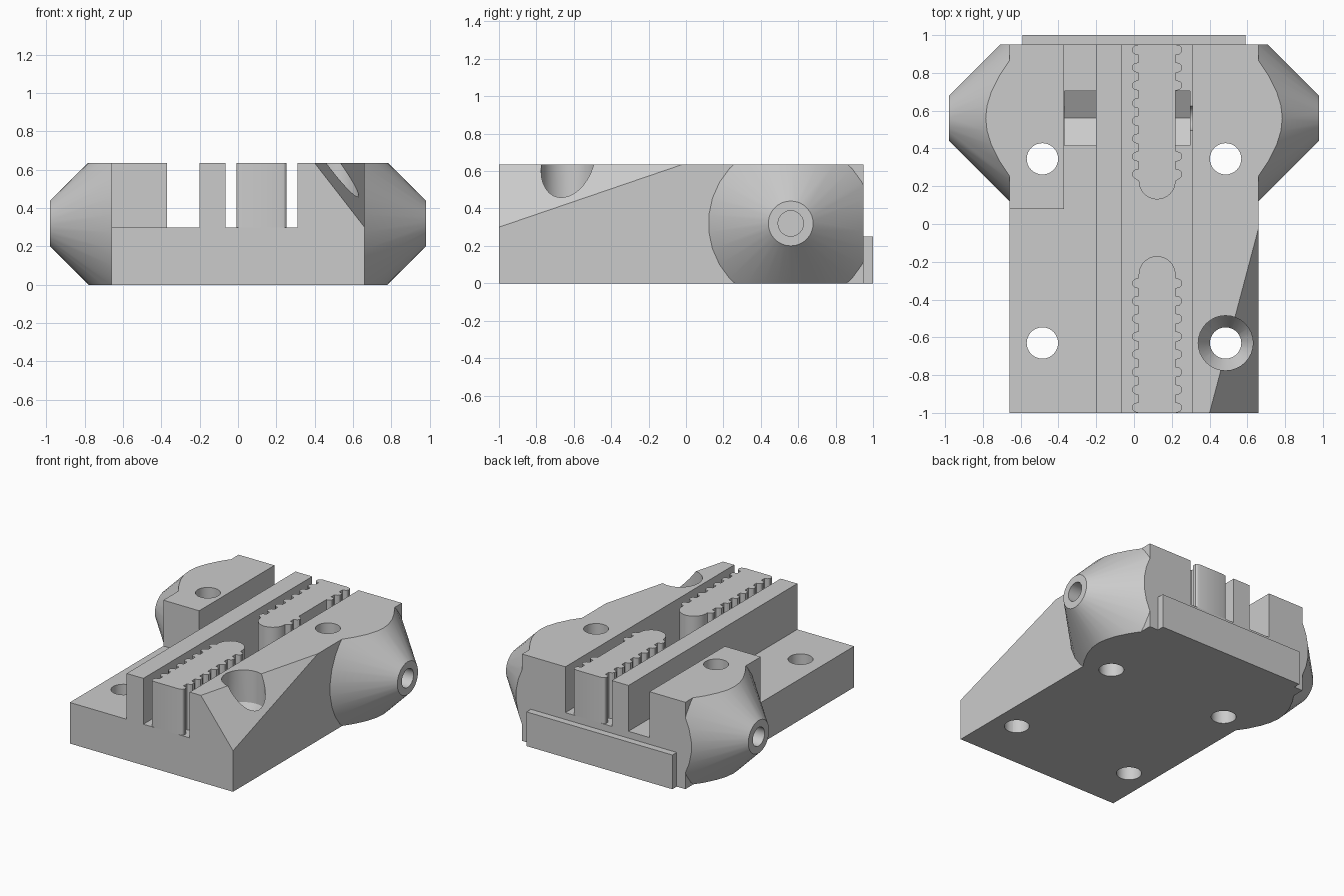
import bpy
import bmesh
from math import pi, sin, cos, radians
from mathutils import Matrix, Vector

default = bpy.data.objects.get("Cube")
if default:
    bpy.data.objects.remove(default, do_unlink=True)

grey = bpy.data.materials.new("plain grey")
grey.use_nodes = True
grey.diffuse_color = (0.6, 0.6, 0.6, 1)
grey.node_tree.nodes["Principled BSDF"].inputs["Base Color"].default_value = (0.6, 0.6, 0.6, 1)

TOP, FLOOR, BACK, SIDE = 0.635, 0.30, 0.95, 0.66
AXIS_Y, AXIS_Z = 0.56, 0.32


def finish(name, bm):
    bmesh.ops.recalc_face_normals(bm, faces=bm.faces)
    mesh = bpy.data.meshes.new(name)
    bm.to_mesh(mesh)
    bm.free()
    mesh.materials.append(grey)
    ob = bpy.data.objects.new(name, mesh)
    bpy.context.scene.collection.objects.link(ob)
    return ob


def prism(name, points, axis, lo, hi):
    """Extrude a 2D outline along x, y or z."""
    place = {"x": lambda p, t: (t, p[0], p[1]),
             "y": lambda p, t: (p[0], t, p[1]),
             "z": lambda p, t: (p[0], p[1], t)}[axis]
    bm = bmesh.new()
    a = [bm.verts.new(place(p, lo)) for p in points]
    b = [bm.verts.new(place(p, hi)) for p in points]
    bm.faces.new(a)
    bm.faces.new(b[::-1])
    for i in range(len(a)):
        j = (i + 1) % len(a)
        bm.faces.new((a[i], a[j], b[j], b[i]))
    return finish(name, bm)


def box(name, x0, x1, y0, y1, z0, z1):
    return prism(name, [(x0, y0), (x1, y0), (x1, y1), (x0, y1)], "z", z0, z1)


def cone(name, r1, r2, start, end, segments):
    """Round frustum between two points."""
    start, end = Vector(start), Vector(end)
    d = end - start
    bm = bmesh.new()
    turn = d.to_track_quat("Z", "Y").to_matrix().to_4x4()
    bmesh.ops.create_cone(bm, cap_ends=True, segments=segments, radius1=r1, radius2=r2,
                          depth=d.length, matrix=Matrix.Translation((start + end) / 2) @ turn)
    return finish(name, bm)


def combine(ob, tools, operation="DIFFERENCE"):
    for tool in tools:
        mod = ob.modifiers.new(tool.name, "BOOLEAN")
        mod.object, mod.operation, mod.solver = tool, operation, "EXACT"
    bpy.context.view_layer.update()
    result = bpy.data.meshes.new_from_object(ob.evaluated_get(bpy.context.evaluated_depsgraph_get()))
    ob.modifiers.clear()
    ob.data = result


# Main body: one front profile run from front to back
body = prism("body", [(-SIDE, 0), (SIDE, 0), (SIDE, TOP), (0.31, TOP), (0.31, FLOOR),
                      (-0.065, FLOOR), (-0.065, TOP), (-0.2, TOP), (-0.2, FLOOR),
                      (-0.37, FLOOR), (-0.37, TOP), (-SIDE, TOP)], "y", -1, BACK)

# Low shelf at the front of one side
shelf_cut = box("shelf_cut", -0.8, -0.37, -1.2, 0.08, FLOOR, 0.8)

# Sloping corner, an enlarged tetrahedron
slope = [Vector((0.4, -1, TOP)), Vector((SIDE, -1, FLOOR)), Vector((SIDE, -0.02, TOP))]
middle = sum(slope, Vector()) / 3
bm = bmesh.new()
for p in slope + [Vector((SIDE, -1, TOP))]:
    bm.verts.new(middle + (p - middle) * 1.8)
bmesh.ops.convex_hull(bm, input=bm.verts)
corner_cut = finish("corner_cut", bm)

# Screw holes, with a countersink in the sloping corner
cutters = [shelf_cut, corner_cut]
for x in (-0.485, 0.485):
    for y in (0.345, -0.63):
        cutters.append(cone("screw_cut", 0.083, 0.083, (x, y, -0.2), (x, y, 1), 32))
cutters.append(cone("head_cut", 0.145, 0.145, (0.485, -0.63, 0.4), (0.485, -0.63, 1), 32))
cutters.append(cone("sink_cut", 0.08, 0.145, (0.485, -0.63, 0.3), (0.485, -0.63, 0.4), 32))

# Nut traps with pointed bottoms, and the cross bores leading to them
trap = [(-0.145, 0.8), (-0.145, 0.236), (0, 0.152), (0.145, 0.236), (0.145, 0.8)]
trap = [(AXIS_Y + y, z) for y, z in trap]
right_trap = prism("slot_trap", trap, "x", 0.22, 0.296)
left_trap = prism("channel_trap", [(y, min(z, 0.5)) for y, z in trap], "x", -0.369, -0.201)
bores = [cone("bore_cut", 0.068, 0.068, (s * inner, AXIS_Y, AXIS_Z), (s * 1.2, AXIS_Y, AXIS_Z), 24)
         for s, inner in ((-1, 0.3), (1, 0.26))]
cutters += [right_trap, left_trap] + bores
combine(body, cutters)

# Conical side bosses, trimmed flush with the body
trim = box("boss_trim", -2, 2, -1, BACK, 0, TOP)
bosses = []
for s, name in ((1, "left_boss"), (-1, "right_boss")):
    boss = cone(name, 0.44, 0.12, (s * SIDE, AXIS_Y, AXIS_Z), (s * 0.98, AXIS_Y, AXIS_Z), 30)
    combine(boss, [trim], "INTERSECT")
    combine(boss, bores)
    bosses.append(boss)


# Toothed belt holders with rounded inner ends
def toothed_holder(name, outer, inner):
    s = 1 if inner > outer else -1
    mid, half, pitch = 0.1225, 0.0975, 0.094
    tooth = [(0, 0), (0.06, 0.022), (0.18, 0.033), (0.42, 0.033), (0.54, 0.022), (0.6, 0)]
    length = abs(inner - outer) - half
    edge = [(half + d, (i + t) * pitch) for i in range(8) for t, d in tooth
            if (i + t) * pitch < length - 0.01]
    cap = [(half * cos(a * pi / 16), length + half * sin(a * pi / 16)) for a in range(17)]
    outline = edge + cap + [(-x, y) for x, y in reversed(edge)]
    return prism(name, [(mid + x, outer + s * y) for x, y in outline], "z", FLOOR, TOP)


front_holder = toothed_holder("front_belt_holder", -1, -0.17)
back_holder = toothed_holder("back_belt_holder", BACK, 0.13)
combine(back_holder, [right_trap])

# Plate across the back
plate = box("back_plate", -0.59, 0.59, BACK, 1, 0, 0.25)

for tool in cutters + [trim]:
    bpy.data.objects.remove(tool, do_unlink=True)

# Smooth the round surfaces, keep the edges crisp
bpy.ops.object.select_all(action="DESELECT")
for ob in [body, front_holder, back_holder, plate] + bosses:
    ob.select_set(True)
bpy.context.view_layer.objects.active = body
bpy.ops.object.shade_smooth_by_angle(angle=radians(25))
